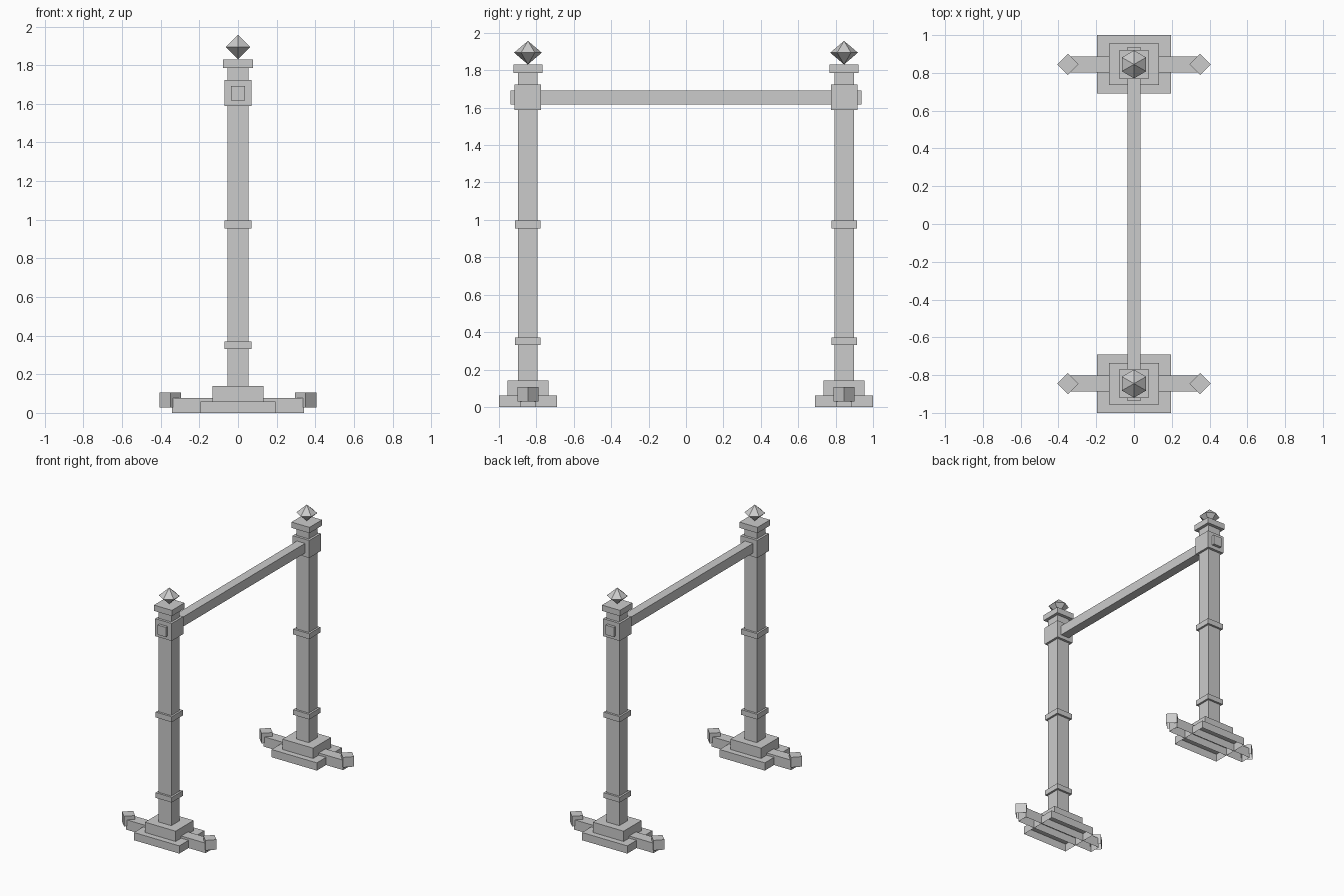
import bpy, bmesh, math
from mathutils import Matrix

if "Cube" in bpy.data.objects:
    bpy.data.objects.remove(bpy.data.objects["Cube"])

grey = bpy.data.materials.new("plain grey")
grey.diffuse_color = (0.6, 0.6, 0.6, 1)
grey.use_nodes = True
grey.node_tree.nodes["Principled BSDF"].inputs["Base Color"].default_value = grey.diffuse_color


def finish(bm, name):
    mesh = bpy.data.meshes.new(name)
    bm.to_mesh(mesh)
    bm.free()
    mesh.materials.append(grey)
    ob = bpy.data.objects.new(name, mesh)
    bpy.context.collection.objects.link(ob)
    return ob


def box(name, x, y, hx, hy, z0, z1, turn=0, open_bottom=False):
    """Box from half sizes and a height range, optionally without its underside."""
    bm = bmesh.new()
    m = (Matrix.Translation((x, y, (z0 + z1) / 2)) @ Matrix.Rotation(turn, 4, 'Z')
         @ Matrix.Diagonal((2 * hx, 2 * hy, z1 - z0, 1)))
    bmesh.ops.create_cube(bm, size=1, matrix=m)
    if open_bottom:
        bm.normal_update()
        bmesh.ops.delete(bm, geom=[f for f in bm.faces if f.normal.z < -0.9],
                         context='FACES')
    return finish(bm, name)


def finial(name, y):
    """Six-sided double pyramid with corners on the y axis."""
    bm = bmesh.new()
    r, mid, h = 0.074, 1.894, 0.063
    top, low = bm.verts.new((0, y, mid + h)), bm.verts.new((0, y, mid - h))
    ring = [bm.verts.new((r * math.sin(i * math.pi / 3),
                          y + r * math.cos(i * math.pi / 3), mid)) for i in range(6)]
    for i in range(6):
        a, b = ring[i], ring[(i + 1) % 6]
        bm.faces.new((b, a, top))
        bm.faces.new((a, b, low))
    bmesh.ops.recalc_face_normals(bm, faces=bm.faces)
    return finish(bm, name)


for side, y in (("front", -0.845), ("back", 0.845)):
    # stepped foot, hollow underneath
    box(side + "_base_plate", 0, y, 0.195, 0.155, 0, 0.06, open_bottom=True)
    box(side + "_foot_bar", 0, y, 0.342, 0.042, 0, 0.077, open_bottom=True)
    box(side + "_base_step", 0, y, 0.132, 0.11, 0.06, 0.14, open_bottom=True)
    for end, x in (("left", -0.35), ("right", 0.35)):
        box(f"{side}_{end}_foot_end", x, y, 0.0395, 0.0395, 0.028, 0.106,
            turn=math.pi / 4, open_bottom=True)
    # post with collars, beam block, cap and finial
    box(side + "_post", 0, y, 0.054, 0.052, 0.14, 1.785, open_bottom=True)
    box(side + "_lower_collar", 0, y, 0.069, 0.068, 0.33, 0.37)
    box(side + "_middle_collar", 0, y, 0.069, 0.068, 0.955, 0.997)
    box(side + "_beam_block", 0, y, 0.071, 0.071, 1.588, 1.724)
    box(side + "_cap", 0, y, 0.077, 0.077, 1.785, 1.83)
    finial(side + "_finial", y)

# cross beam passing through both blocks
box("cross_beam", 0, 0, 0.035, 0.937, 1.617, 1.692)
